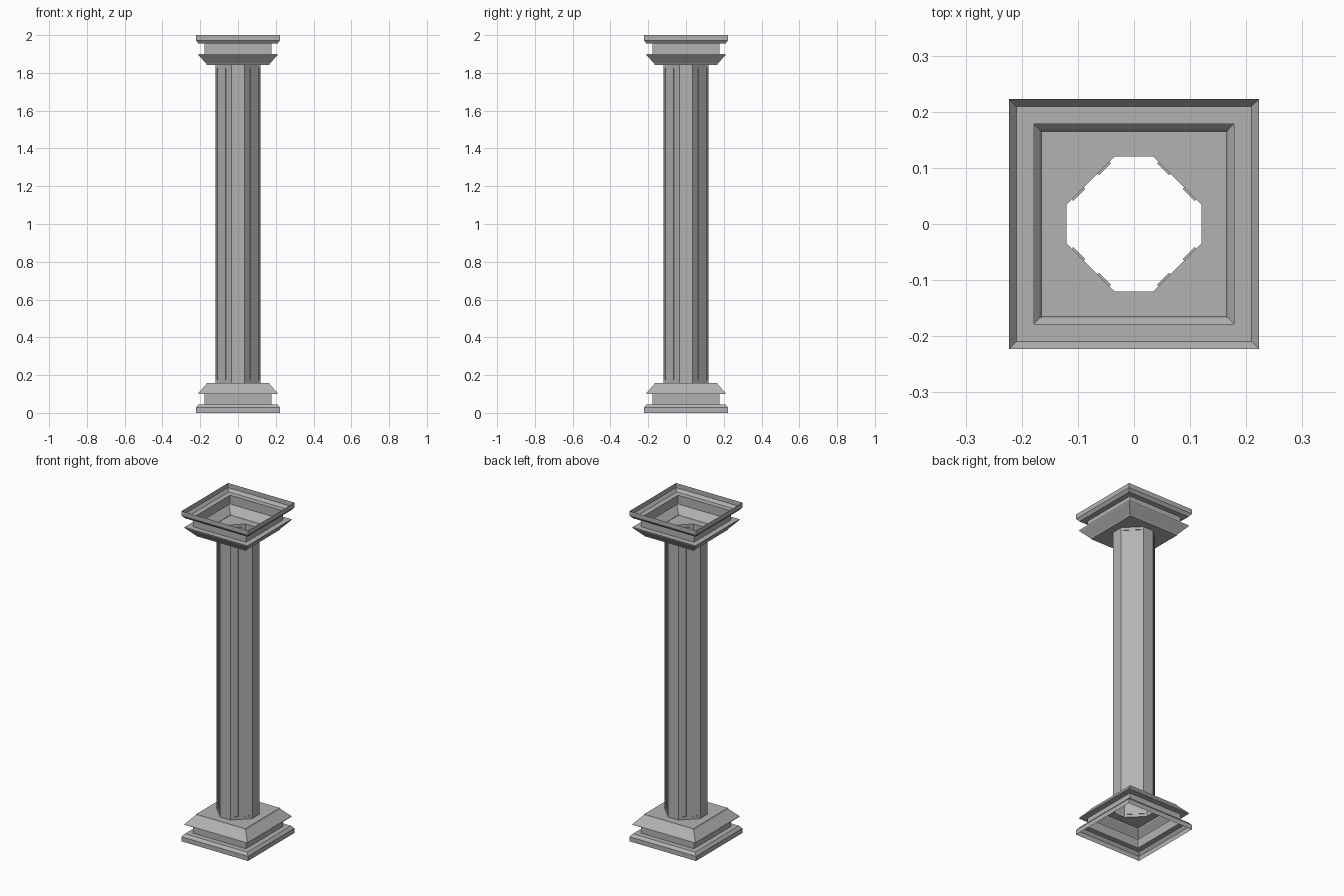
import bpy, bmesh, math
from mathutils import Matrix, Vector

if "Cube" in bpy.data.objects:
    bpy.data.objects.remove(bpy.data.objects["Cube"])

R, C = 0.12, 0.035            # octagon: half width, half length of the short sides
Z0, Z1 = 0.158, 1.842         # shaft ends
# half width / height of the square moulding, from the floor up
PROFILE = [(.2225, 0), (.2225, .028), (.209, .045), (.178, .045), (.178, .099),
           (.211, .099), (.209, .106), (.168, .151), (.165, Z0)]

grey = bpy.data.materials.new("dark_grey")
grey.diffuse_color = (.45, .45, .45, 1)
grey.use_nodes = True
grey.node_tree.nodes["Principled BSDF"].inputs["Base Color"].default_value = grey.diffuse_color


def finish(bm, name):
    bmesh.ops.recalc_face_normals(bm, faces=bm.faces)
    me = bpy.data.meshes.new(name)
    bm.to_mesh(me)
    bm.free()
    me.materials.append(grey)
    ob = bpy.data.objects.new(name, me)
    bpy.context.collection.objects.link(ob)


def bridge(bm, a, b):
    n = len(a)
    return [bm.faces.new((a[i], a[(i + 1) % n], b[(i + 1) % n], b[i])) for i in range(n)]


def moulding(name, flip):
    bm = bmesh.new()
    rings = [[bm.verts.new((x * r, y * r, z)) for x, y in ((-1, -1), (1, -1), (1, 1), (-1, 1))]
             for r, z in PROFILE]
    for a, b in zip(rings, rings[1:]):
        bridge(bm, a, b)
    # plate with an octagonal hole where the shaft meets it
    octagon = [bm.verts.new((x, y, Z0)) for x, y in
               ((C, -R), (R, -C), (R, C), (C, R), (-C, R), (-R, C), (-R, -C), (-C, -R))]
    edges = [bm.edges.new((octagon[i - 1], octagon[i])) for i in range(8)]
    top = rings[-1]
    edges += [bm.edges.get((top[i - 1], top[i])) for i in range(4)]
    bmesh.ops.triangle_fill(bm, edges=edges, use_beauty=True)
    if flip:
        for v in bm.verts:
            v.co.z = 2 - v.co.z
    finish(bm, name)


def shaft():
    # outline of one quarter, broken where the grooves begin and end
    a, b = Vector((C, -R)), Vector((R, -C))
    side = (b - a).length
    cuts = [0] + [(side / 2 + t) / side for t in (-.0475, -.0175, .0175, .0475)] + [1]
    plan = []
    for k in range(4):
        rot = Matrix.Rotation(k * math.pi / 2, 2)
        plan += [rot @ a.lerp(b, t) for t in cuts]
    bm = bmesh.new()
    rings = [[bm.verts.new((p.x, p.y, z)) for p in plan] for z in (Z0, .175, 1.825, Z1)]
    bands = [bridge(bm, lo, hi) for lo, hi in zip(rings, rings[1:])]
    # two shallow grooves on each diagonal face
    bm.normal_update()
    for i, f in enumerate(bands[1]):
        if i % 6 in (1, 3):
            n = f.normal.copy()
            rim = list(f.verts)
            bm.faces.remove(f)
            floor = [bm.verts.new(v.co - n * .004) for v in rim]
            bridge(bm, rim, floor)
            bm.faces.new(floor)
    finish(bm, "shaft")


moulding("base", False)
moulding("capital", True)
shaft()
